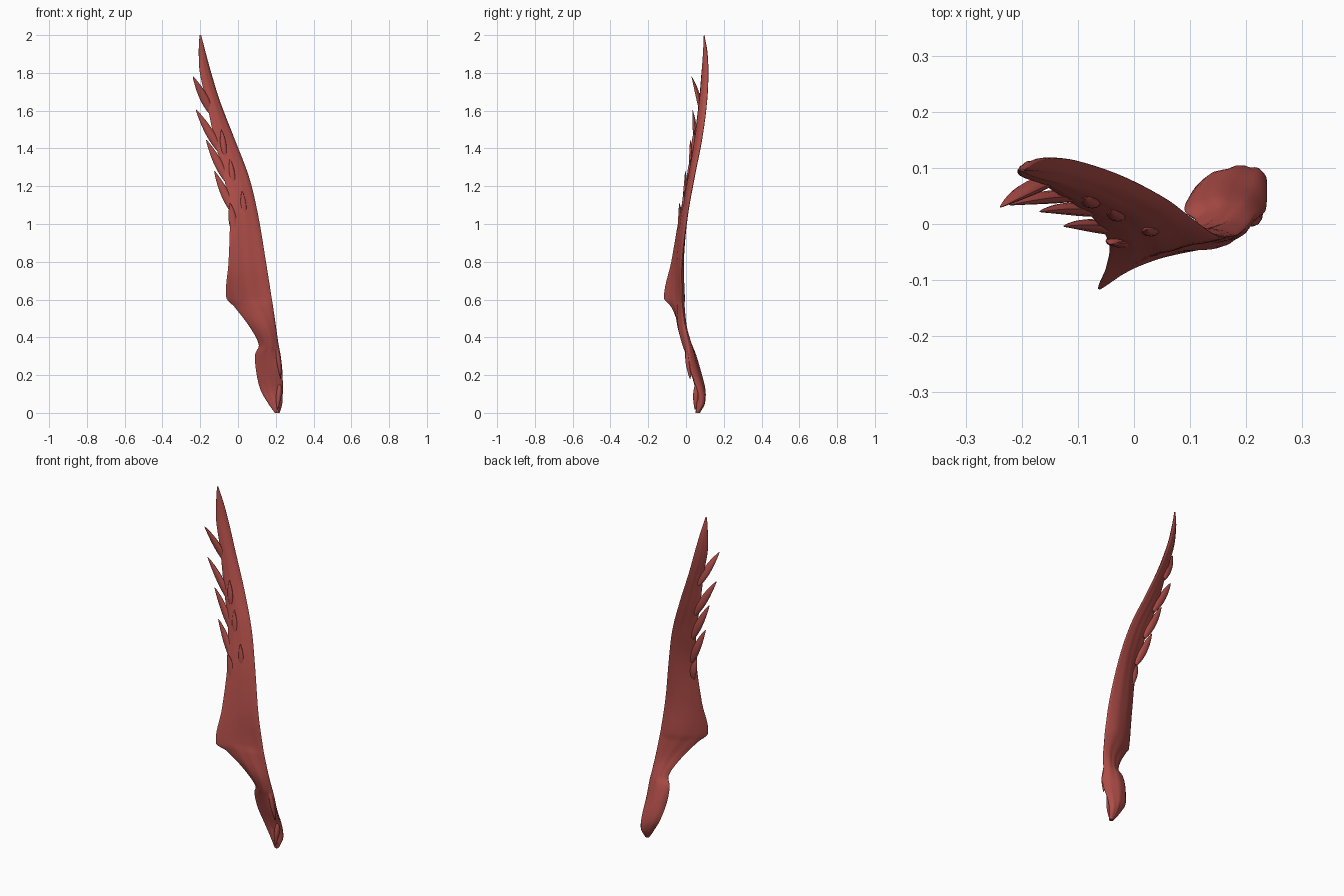
import bpy, bmesh, math
from mathutils import Vector

cube = bpy.data.objects.get("Cube")
if cube:
    bpy.data.objects.remove(cube, do_unlink=True)

red = bpy.data.materials.new("muted red")
red.use_nodes = True
colour = (0.43, 0.075, 0.065, 1)
red.diffuse_color = colour
shader = red.node_tree.nodes["Principled BSDF"]
shader.inputs["Base Color"].default_value = colour
shader.inputs["Roughness"].default_value = 0.7


def loft(name, rings):
    """Skin a list of closed rings and cap both ends."""
    bm = bmesh.new()
    rows = [[bm.verts.new(p) for p in ring] for ring in rings]
    n = len(rows[0])
    for a, b in zip(rows, rows[1:]):
        for i in range(n):
            j = (i + 1) % n
            bm.faces.new((a[i], a[j], b[j], b[i]))
    bm.faces.new(rows[0][::-1])
    bm.faces.new(rows[-1])
    bmesh.ops.recalc_face_normals(bm, faces=bm.faces)
    mesh = bpy.data.meshes.new(name)
    bm.to_mesh(mesh)
    bm.free()
    mesh.materials.append(red)
    obj = bpy.data.objects.new(name, mesh)
    bpy.context.collection.objects.link(obj)
    bpy.ops.object.select_all(action="DESELECT")
    obj.select_set(True)
    bpy.context.view_layer.objects.active = obj
    bpy.ops.object.shade_smooth_by_angle(angle=math.radians(50))


# Blade sections: z, left x y, middle x y, right x y, half thickness
sections = [
    (0.00, .195, .062, .207, .062, .220, .064, .012),
    (0.05, .160, .072, .198, .076, .234, .085, .024),
    (0.12, .120, .072, .178, .078, .237, .066, .026),
    (0.22, .096, .042, .158, .054, .235, .026, .026),
    (0.31, .091, .022, .152, .026, .225, .016, .027),
    (0.36, .110, .006, .160, .006, .215, .012, .027),
    (0.45, .065, -.028, .135, -.022, .202, -.004, .023),
    (0.56, -.018, -.078, .080, -.035, .186, -.018, .018),
    (0.61, -.062, -.117, .052, -.038, .178, -.021, .017),
    (0.80, -.050, -.078, .038, -.037, .148, -.021, .016),
    (1.05, -.045, -.033, .030, -.012, .106, .008, .014),
    (1.25, -.075, .012, .000, .025, .058, .044, .014),
    (1.45, -.126, .047, -.068, .060, -.018, .084, .014),
    (1.65, -.167, .073, -.130, .085, -.096, .111, .014),
    (1.80, -.202, .086, -.175, .096, -.142, .117, .013),
    (1.91, -.208, .094, -.192, .100, -.172, .111, .010),
    (2.00, -.204, .096, -.200, .096, -.195, .096, .002),
]


def slope(i):
    a, b = sections[max(i - 1, 0)], sections[min(i + 1, len(sections) - 1)]
    return [(q - p) / (b[0] - a[0]) for p, q in zip(a, b)]


def blend(i, t):
    """Smooth interpolation between neighbouring sections."""
    a, b = sections[i], sections[i + 1]
    h = b[0] - a[0]
    w = (2*t**3 - 3*t*t + 1, h*(t**3 - 2*t*t + t), 3*t*t - 2*t**3, h*(t**3 - t*t))
    return [w[0]*p + w[1]*m + w[2]*q + w[3]*n
            for p, m, q, n in zip(a, slope(i), b, slope(i + 1))]


def blade_ring(s, count=16):
    """Curved lens-shaped section with faint lengthwise ridges."""
    z, thick = s[0], max(s[7], 0.001)
    left, mid, right = (Vector((s[k], s[k + 1], z)) for k in (1, 3, 5))
    ctrl = 2 * mid - (left + right) / 2
    front, back = [], []
    for k in range(count + 1):
        u = (1 - math.cos(math.pi * k / count)) / 2
        p = (1 - u)**2 * left + 2*u*(1 - u) * ctrl + u*u * right
        d = 2*(1 - u) * (ctrl - left) + 2*u * (right - ctrl)
        normal = Vector((d.y, -d.x, 0)).normalized()
        half = thick * math.sin(math.pi * u)**0.6 * (0.65 + 0.5*u) if 0 < k < count else 0
        ridge = 0.1 * half * math.sin(20 * u + 3 * z)
        front.append(p + normal * (half + ridge))
        back.append(p - normal * (half - ridge))
    return front + back[-2:0:-1]


steps = 6
rings = [blade_ring(blend(i, k / steps))
         for i in range(len(sections) - 1) for k in range(steps)]
rings.append(blade_ring(sections[-1]))
loft("blade", rings)


def spike(name, base, tip, width, depth, bow=(0, 0, 0), rows=14, sides=12):
    """Bowed, blunt-tipped barb with an oval section and a slim buried root."""
    base, tip = Vector(base), Vector(tip)
    ctrl = (base + tip) / 2 + Vector(bow)
    out = []
    for r in range(rows + 1):
        t = math.sin(math.pi / 2 * r / rows)
        p = (1 - t)**2 * base + 2*t*(1 - t) * ctrl + t*t * tip
        d = (2*(1 - t) * (ctrl - base) + 2*t * (tip - ctrl)).normalized()
        side = Vector((0, 1, 0)).cross(d).normalized()
        face = d.cross(side)
        taper = max(0.04, (0.4 + 0.6 * math.sin(math.pi * t**0.8)) * (1 - t**5)**0.5)
        out.append([p + side * (width * taper * math.cos(a)) + face * (depth * taper * math.sin(a))
                    for a in (2 * math.pi * k / sides for k in range(sides))])
    loft(name, out)


# Barbs along the left edge, from the top down
barbs = [
    ((-.138, .081, 1.58), (-.238, .030, 1.78)),
    ((-.092, .047, 1.38), (-.222, .034, 1.605)),
    ((-.055, .018, 1.22), (-.168, .022, 1.445)),
    ((-.025, -.016, 1.06), (-.125, -.004, 1.28)),
    ((-.018, -.038, .95), (-.042, -.036, 1.11)),
]
for i, (base, tip) in enumerate(barbs):
    spike(f"edge_barb_{i + 1}", base, tip, 0.022, 0.012, bow=(.002, .014, 0))

# Short barbs lying on the front face
front_barbs = [
    ((-.070, .034, 1.36), (-.088, .045, 1.50)),
    ((-.024, .010, 1.20), (-.042, .023, 1.345)),
    ((.034, -.014, 1.03), (.022, -.010, 1.175)),
]
for i, (base, tip) in enumerate(front_barbs):
    spike(f"front_barb_{i + 1}", base, tip, 0.016, 0.010)

# Raised rim and knuckle at the foot
spike("foot_rim", (.200, .010, .36), (.226, .022, .18), 0.012, 0.018, bow=(.006, -.002, 0))
spike("foot_knuckle", (.222, .058, .16), (.208, .048, .015), 0.014, 0.016)
